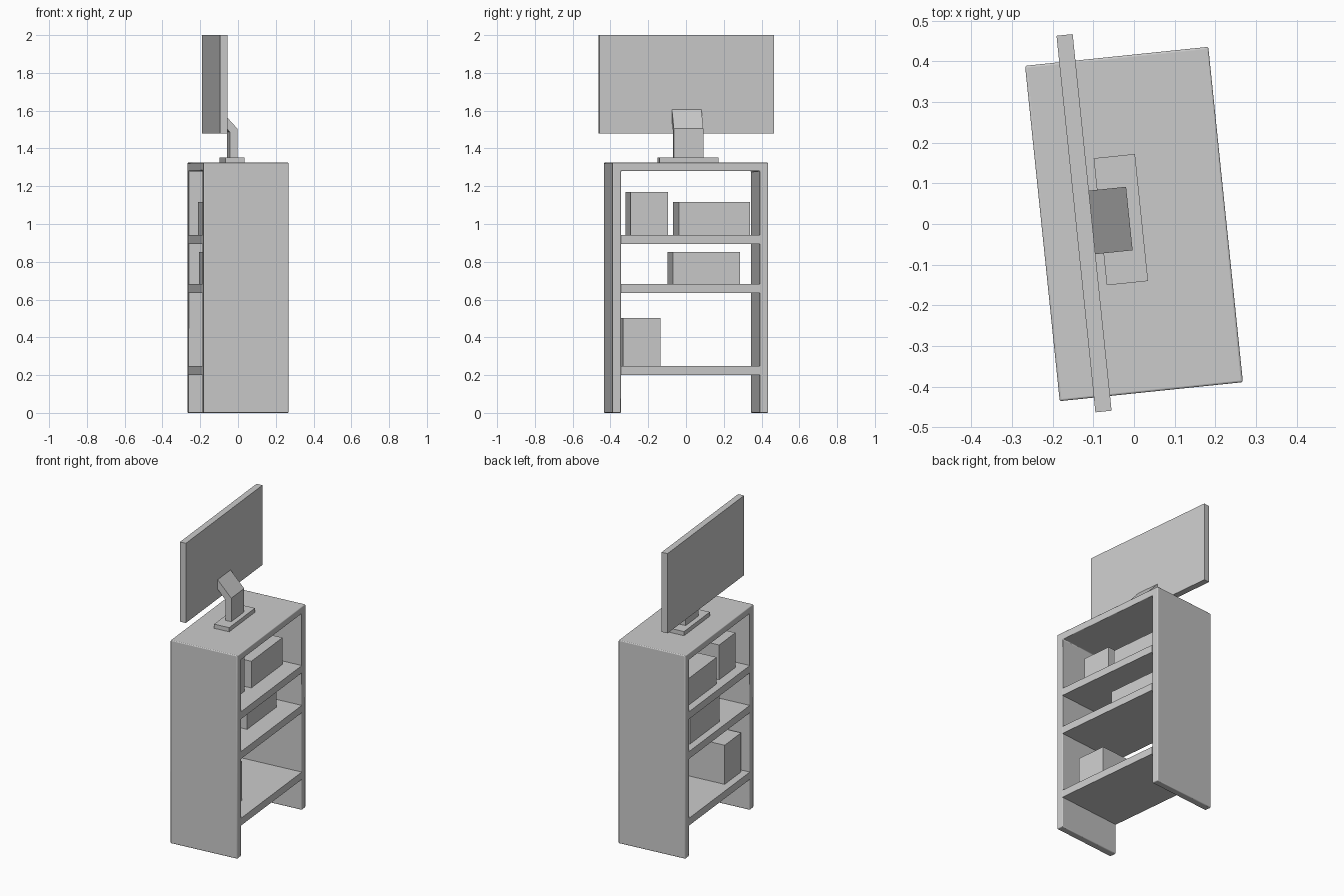
import bpy, bmesh
from mathutils import Matrix
from math import radians

if "Cube" in bpy.data.objects:
    bpy.data.objects.remove(bpy.data.objects["Cube"])

TURN = Matrix.Rotation(radians(5.9), 4, 'Z')   # the whole piece is turned slightly


def add_object(name, bm):
    bmesh.ops.recalc_face_normals(bm, faces=bm.faces)
    mesh = bpy.data.meshes.new(name)
    bm.to_mesh(mesh)
    bm.free()
    ob = bpy.data.objects.new(name, mesh)
    ob.matrix_world = TURN
    bpy.context.collection.objects.link(ob)
    return ob


def box(name, x, y, z):
    """Box from (min, max) pairs."""
    bm = bmesh.new()
    bmesh.ops.create_cube(bm, size=1)
    for v in bm.verts:
        v.co = [(a + b) / 2 + c * (b - a) for (a, b), c in zip((x, y, z), v.co)]
    return add_object(name, bm)


def prism(name, points, offset):
    """Closed outline extruded along offset."""
    bm = bmesh.new()
    face = bm.faces.new([bm.verts.new(p) for p in points])
    new = bmesh.ops.extrude_face_region(bm, geom=[face])['geom']
    bmesh.ops.translate(bm, vec=offset,
                        verts=[g for g in new if isinstance(g, bmesh.types.BMVert)])
    return add_object(name, bm)


W, L, H, T = 0.2265, 0.4145, 1.325, 0.045   # half depth, half length, height, board

# Carcass: two sides and top as one bent outline, softly rounded
outline = [(-L, 0), (-L, H), (L, H), (L, 0),
           (L - T, 0), (L - T, H - T), (T - L, H - T), (T - L, 0)]
carcass = prism("carcass", [(-W, y, z) for y, z in outline], (2 * W, 0, 0))
bevel = carcass.modifiers.new("soft_edges", 'BEVEL')
bevel.width = 0.005
bevel.segments = 3
bevel.limit_method = 'ANGLE'
bpy.context.view_layer.objects.active = carcass
carcass.select_set(True)
bpy.ops.object.shade_smooth_by_angle(angle=radians(35))

# Shelves
for i, z in enumerate((0.20, 0.635, 0.895)):
    box(f"shelf_{i + 1}", (-W, W), (T - L, L - T), (z, z + 0.048))

# Storage boxes: depth range, length range, height range
boxes = {
    "lower_box": ((-0.18, 0.11), (-0.347, -0.147), (0.248, 0.503)),
    "middle_box": ((-0.18, 0.107), (-0.081, 0.276), (0.683, 0.853)),
    "upper_wide_box": ((-0.18, 0.118), (-0.05, 0.329), (0.943, 1.117)),
    "upper_tall_box": ((-0.165, 0.105), (-0.305, -0.107), (0.943, 1.17)),
}
for name, dims in boxes.items():
    box(name, *dims)

# Monitor: foot, bent arm, screen
box("monitor_foot", (-0.082, 0.02), (-0.143, 0.171), (H, 1.352))
arm = [(-0.01, 1.352), (-0.01, 1.505), (-0.102, 1.605), (-0.102, 1.543),
       (-0.05, 1.487), (-0.05, 1.352)]
prism("monitor_arm", [(x, -0.064, z) for x, z in arm], (0, 0.157, 0))
box("monitor_screen", (-0.142, -0.102), (-0.451, 0.480), (1.48, 2.0))
